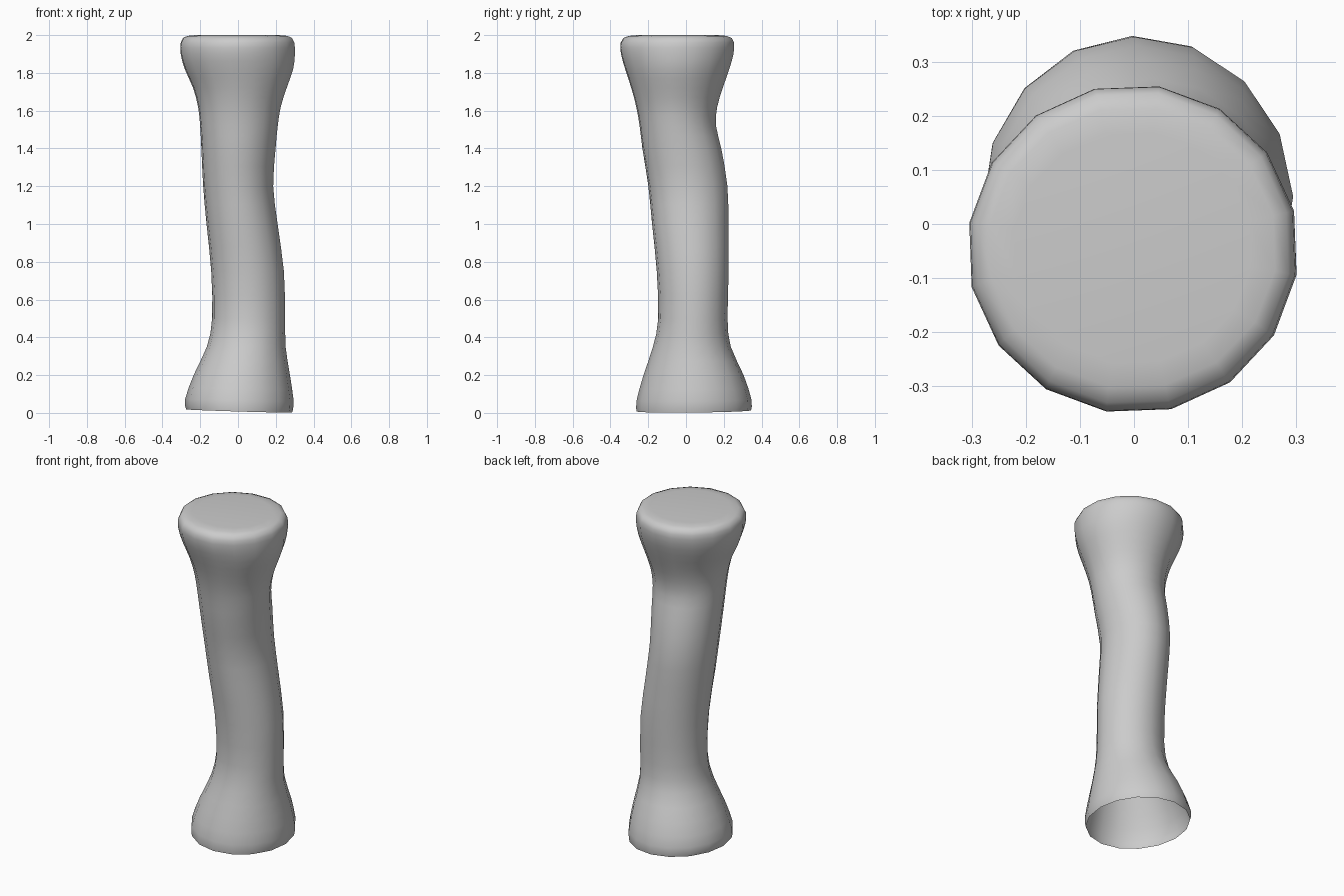
import bpy
import bmesh
import math

cube = bpy.data.objects.get("Cube")
if cube:
    bpy.data.objects.remove(cube, do_unlink=True)

SIDES = 16
STEPS = 2

# Height, then left/right and front/back limits of each cross-section
sections = [
    (0.00, -.275, .287, -.262, .345),
    (0.06, -.280, .295, -.262, .347),
    (0.20, -.235, .275, -.225, .305),
    (0.35, -.165, .252, -.175, .237),
    (0.50, -.137, .250, -.147, .220),
    (0.75, -.142, .243, -.155, .226),
    (1.00, -.167, .210, -.180, .225),
    (1.20, -.185, .187, -.200, .220),
    (1.40, -.195, .200, -.232, .188),
    (1.52, -.202, .212, -.247, .160),
    (1.62, -.213, .228, -.265, .167),
    (1.72, -.240, .260, -.292, .197),
    (1.82, -.285, .295, -.325, .232),
    (1.90, -.307, .305, -.348, .255),
    (1.96, -.307, .302, -.350, .258),
    (1.985, -.295, .290, -.335, .246),
    (1.996, -.270, .265, -.305, .218),
    (2.00, -.225, .220, -.260, .172),
]


def smooth_between(i, t):
    """Catmull-Rom blend between section i and the next one."""
    last = len(sections) - 1
    quad = [sections[max(0, min(last, i + k))] for k in (-1, 0, 1, 2)]
    return [b + t * (c - a) / 2
            + t * t * (a - 2.5 * b + 2 * c - d / 2)
            + t ** 3 * (1.5 * (b - c) + (d - a) / 2)
            for a, b, c, d in zip(*quad)]


def add_ring(bm, z, x0, x1, y0, y1):
    # The corners twist slightly around the shaft on the way up
    turn = math.radians(2 - 11.5 * z / 2)
    ring = []
    for k in range(SIDES):
        a = turn + math.tau * k / SIDES
        x = (x0 + x1) / 2 + (x1 - x0) / 2 * math.cos(a)
        y = (y0 + y1) / 2 + (y1 - y0) / 2 * math.sin(a)
        # The lower end is cut a little askew
        tilt = max(0, 1 - z / 0.2) * (0.01 - 0.03 * x + 0.01 * y)
        ring.append(bm.verts.new((x, y, max(0, z + tilt))))
    return ring


# Bent shaft with flared ends, open underneath
bm = bmesh.new()
rings = []
for i in range(len(sections) - 1):
    steps = STEPS if sections[i][0] < 1.95 else 1
    for s in range(steps):
        rings.append(add_ring(bm, *smooth_between(i, s / steps)))
rings.append(add_ring(bm, *sections[-1]))
for low, high in zip(rings, rings[1:]):
    for k in range(SIDES):
        n = (k + 1) % SIDES
        bm.faces.new((low[k], low[n], high[n], high[k]))
bm.faces.new(rings[-1])
for face in bm.faces:
    face.smooth = True

mesh = bpy.data.meshes.new("bent_shaft")
bm.to_mesh(mesh)
bm.free()
shaft = bpy.data.objects.new("bent_shaft", mesh)
bpy.context.collection.objects.link(shaft)

# Plain grey material
grey = bpy.data.materials.new("plain_grey")
grey.use_nodes = True
colour = (0.6, 0.6, 0.6, 1)
grey.diffuse_color = colour
grey.node_tree.nodes["Principled BSDF"].inputs["Base Color"].default_value = colour
mesh.materials.append(grey)
